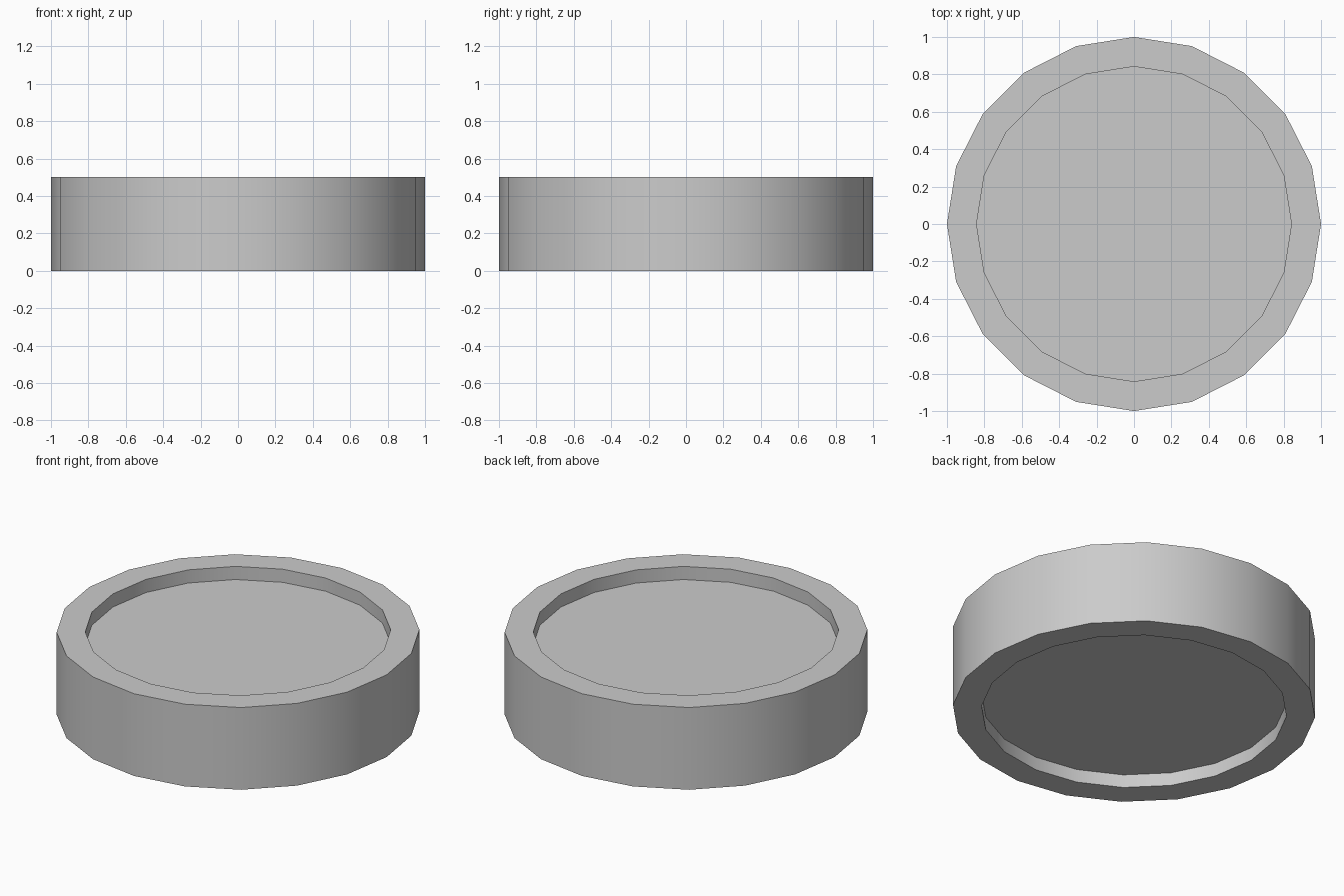
import bpy, bmesh
from math import cos, sin, tau

if "Cube" in bpy.data.objects:
    bpy.data.objects.remove(bpy.data.objects["Cube"])

SIDES = 20
# Lathe profile (radius, z): recessed underside, outer wall, rim, recessed top
PROFILE = [(0.842, 0.08), (0.842, 0.0), (1.0, 0.0), (1.0, 0.5), (0.842, 0.5), (0.842, 0.42)]


def lathe(name, profile, sides):
    bm = bmesh.new()
    rings = [[bm.verts.new((r * cos(tau * i / sides), r * sin(tau * i / sides), z))
              for i in range(sides)] for r, z in profile]
    for a, b in zip(rings, rings[1:]):
        for i in range(sides):
            j = (i + 1) % sides
            bm.faces.new((a[i], a[j], b[j], b[i]))
    # Flat floors of the two recesses
    bm.faces.new(rings[0][::-1])
    bm.faces.new(rings[-1])
    bmesh.ops.recalc_face_normals(bm, faces=bm.faces)
    mesh = bpy.data.meshes.new(name)
    bm.to_mesh(mesh)
    bm.free()
    obj = bpy.data.objects.new(name, mesh)
    bpy.context.collection.objects.link(obj)
    return obj


# Round disc with a raised rim on both faces
disc = lathe("rimmed_disc", PROFILE, SIDES)
bpy.context.view_layer.objects.active = disc
disc.select_set(True)
bpy.ops.object.shade_smooth_by_angle()
